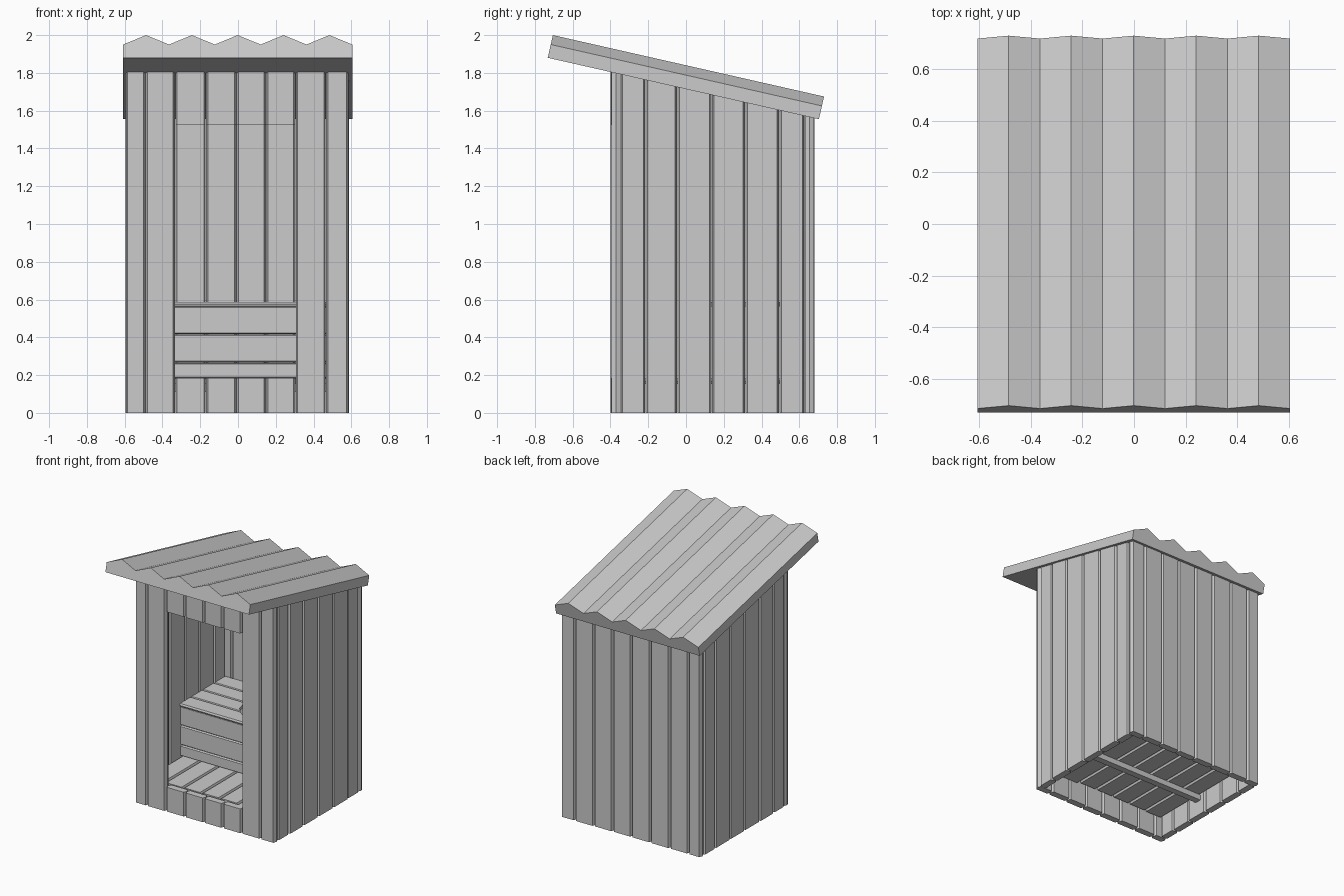
import bpy, bmesh, math, random
from mathutils import Vector

if "Cube" in bpy.data.objects:
    bpy.data.objects.remove(bpy.data.objects["Cube"])
random.seed(4)

SLOPE = 0.2265
def under_roof(y):
    return 1.88 - SLOPE * (y + 0.73)

def finish(name, bm):
    bmesh.ops.recalc_face_normals(bm, faces=bm.faces[:])
    me = bpy.data.meshes.new(name)
    bm.to_mesh(me)
    bm.free()
    ob = bpy.data.objects.new(name, me)
    bpy.context.collection.objects.link(ob)
    return ob

def prism(bm, start, end):
    a = [bm.verts.new(p) for p in start]
    b = [bm.verts.new(p) for p in end]
    n = len(a)
    bm.faces.new(a)
    bm.faces.new(b)
    for i in range(n):
        bm.faces.new((a[i], a[(i + 1) % n], b[(i + 1) % n], b[i]))

def section(u0, u1, t0, t1, c=0.01):
    """Board cross-section with bevelled long edges."""
    m = (t0 + t1) / 2
    return [(u0, m), (u0 + c, t0), (u1 - c, t0), (u1, m), (u1 - c, t1), (u0 + c, t1)]

def upright(bm, sec, along_x, z0=0.0, z1=None):
    """Vertical plank, top trimmed to the roof slope unless z1 is given."""
    pts = [(u, t) if along_x else (t, u) for u, t in sec]
    top = [(x, y, z1 if z1 is not None else under_roof(y) + 0.004) for x, y in pts]
    prism(bm, [(x, y, z0) for x, y in pts], top)

def box(name, x0, x1, y0, y1, z0, z1):
    bm = bmesh.new()
    prism(bm, [(x0, y0, z0), (x1, y0, z0), (x1, y1, z0), (x0, y1, z0)],
          [(x0, y0, z1), (x1, y0, z1), (x1, y1, z1), (x0, y1, z1)])
    return finish(name, bm)

# Front wall with the doorway, and back wall
edges = [-0.595, -0.49, -0.333, -0.17, -0.008, 0.148, 0.305, 0.465, 0.585]
G = 0.001
front, back = bmesh.new(), bmesh.new()
for a, b in zip(edges, edges[1:]):
    j = random.uniform(-0.003, 0.003)
    sec = section(a + G, b - G, -0.397 + j, -0.347 + j)
    if -0.34 < a < 0.3:
        upright(front, sec, True, 0, 0.185)
        upright(front, sec, True, 1.525)
    else:
        upright(front, sec, True)
    upright(back, section(a + G, b - G, 0.627 + j, 0.677 + j), True)
finish("front_wall", front)
finish("back_wall", back)

# Side walls
side_edges = [-0.347, -0.215, -0.046, 0.136, 0.314, 0.494, 0.627]
for name, x0, x1 in (("left_wall", -0.592, -0.542), ("right_wall", 0.534, 0.584)):
    bm = bmesh.new()
    for a, b in zip(side_edges, side_edges[1:]):
        j = random.uniform(-0.003, 0.003)
        upright(bm, section(a + G, b - G, x0 + j, x1 + j), False)
    finish(name, bm)

# Floor boards running front to back, with a joist below
bm = bmesh.new()
for i in range(7):
    x = -0.54 + i * 0.154
    sec = section(x + 0.006, x + 0.148, 0.152, 0.182, 0.006)
    y0 = -0.345 + random.uniform(0, 0.02)
    prism(bm, [(u, y0, z) for u, z in sec], [(u, 0.627, z) for u, z in sec])
finish("floor", bm)
box("floor_joist", -0.54, 0.532, 0.04, 0.09, 0.11, 0.152)

# Bench front boards
bm = bmesh.new()
for z0, z1 in ((0.183, 0.265), (0.268, 0.415), (0.418, 0.563)):
    sec = section(z0, z1, 0.08, 0.105, 0.006)
    prism(bm, [(-0.54, y, z) for z, y in sec], [(0.532, y, z) for z, y in sec])
finish("bench_front", bm)

# Bench seat boards with a round hole
bm = bmesh.new()
for i in range(4):
    y = 0.065 + i * 0.14
    sec = section(y + 0.002, y + 0.138, 0.563, 0.588, 0.006)
    prism(bm, [(-0.54, u, z) for u, z in sec], [(0.532, u, z) for u, z in sec])
seat = finish("bench_seat", bm)
bm = bmesh.new()
ring = [(0.18 * math.cos(k * math.pi / 6), 0.33 + 0.18 * math.sin(k * math.pi / 6)) for k in range(12)]
prism(bm, [(x, y, 0.5) for x, y in ring], [(x, y, 0.65) for x, y in ring])
cutter = finish("seat_hole_cutter", bm)
cutter.hide_render = True
cutter.hide_viewport = True
cutter.display_type = 'WIRE'
mod = seat.modifiers.new("hole", 'BOOLEAN')
mod.operation = 'DIFFERENCE'
mod.solver = 'EXACT'
mod.object = cutter

# Corrugated sloping roof: zigzag profile swept down the slope
ang = math.atan(SLOPE)
along = Vector((0, math.cos(ang), -math.sin(ang)))
up = Vector((0, math.sin(ang), math.cos(ang)))
x0, x1 = -0.608, 0.605
prof = [(x0, 0), (x1, 0)]
for i in range(10, -1, -1):
    prof.append((x0 + (x1 - x0) * i / 10, 0.123 if i % 2 else 0.072))
base = Vector((0, -0.732, 1.88))
near = [base + Vector((x, 0, 0)) + up * h for x, h in prof]
far = [p + along * 1.472 for p in near]
bm = bmesh.new()
prism(bm, near, far)
finish("roof", bm)
